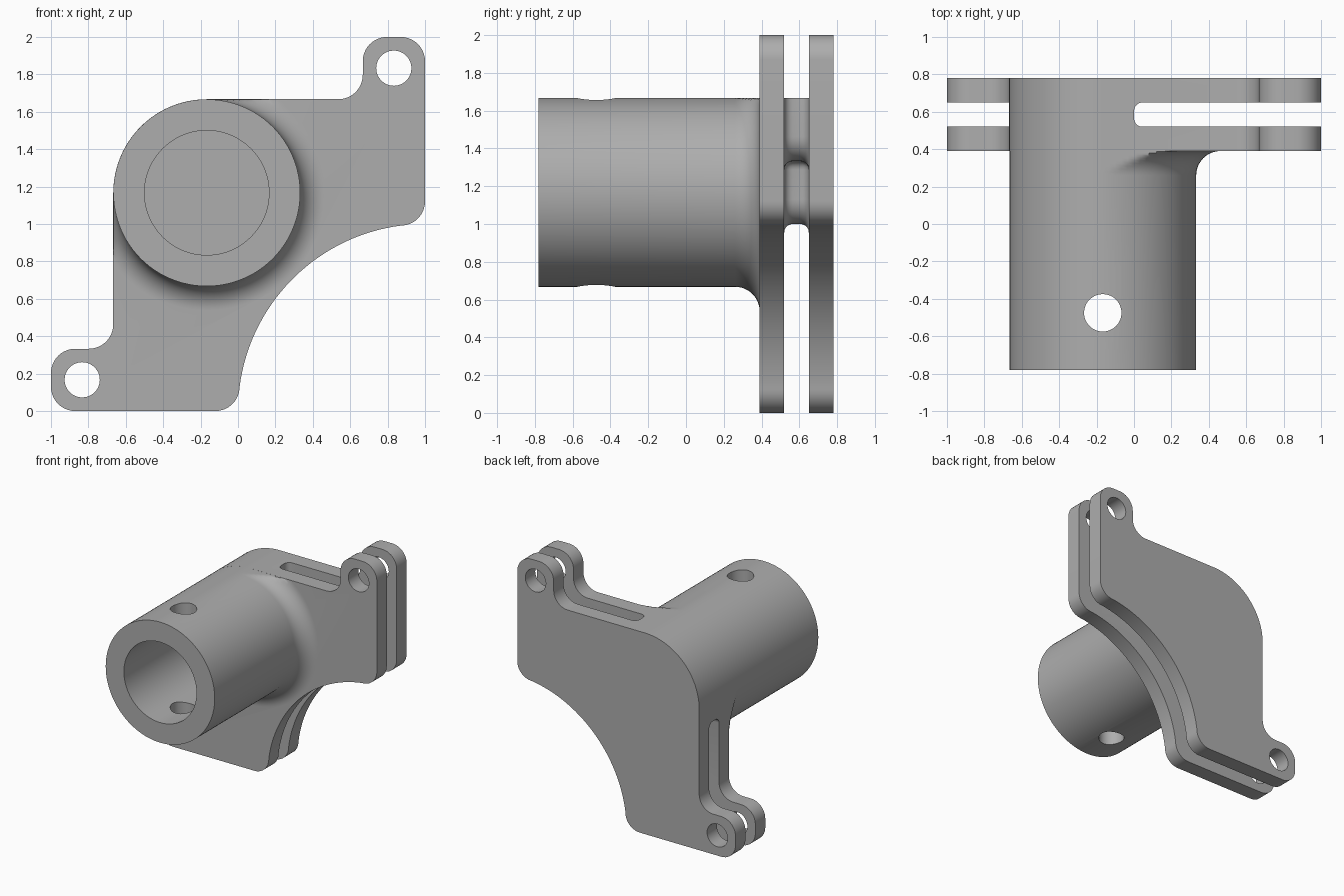
import bpy, bmesh
from math import pi, sin, cos, tan, radians
from mathutils import Vector

if "Cube" in bpy.data.objects:
    bpy.data.objects.remove(bpy.data.objects["Cube"])

CX, CZ, R = -0.167, 1.167, 0.5        # barrel axis and radius
FRONT, FACE, BACK = -0.78, 0.39, 0.78  # barrel mouth, plate front, plate back
SLOT = (0.52, 0.65)
SEG = 96

grey = bpy.data.materials.new("plain grey")
grey.use_nodes = True
colour = (0.42, 0.42, 0.42, 1)
grey.diffuse_color = colour
grey.node_tree.nodes["Principled BSDF"].inputs["Base Color"].default_value = colour


def make_object(name, bm):
    bmesh.ops.recalc_face_normals(bm, faces=bm.faces)
    mesh = bpy.data.meshes.new(name)
    bm.to_mesh(mesh)
    bm.free()
    obj = bpy.data.objects.new(name, mesh)
    bpy.context.collection.objects.link(obj)
    mesh.materials.append(grey)
    return obj


def rounded(corners, steps=10):
    """Round each (x, z, radius) corner of an outline."""
    out = []
    for i, (x, z, r) in enumerate(corners):
        p = Vector((x, z))
        if r == 0:
            out.append(p)
            continue
        a = (Vector(corners[i - 1][:2]) - p).normalized()
        b = (Vector(corners[(i + 1) % len(corners)][:2]) - p).normalized()
        half = a.angle(b) / 2
        centre = p + (a + b).normalized() * r / sin(half)
        start = p + a * r / tan(half) - centre
        end = p + b * r / tan(half) - centre
        sweep = pi - 2 * half
        for k in range(steps + 1):
            t = k / steps
            out.append(centre + (start * sin((1 - t) * sweep)
                                 + end * sin(t * sweep)) / sin(sweep))
    return out


def prism(name, outline, y0, y1):
    bm = bmesh.new()
    face = bm.faces.new([bm.verts.new((p[0], y0, p[1])) for p in outline])
    new = bmesh.ops.extrude_face_region(bm, geom=[face])["geom"]
    verts = [v for v in new if isinstance(v, bmesh.types.BMVert)]
    bmesh.ops.translate(bm, verts=verts, vec=(0, y1 - y0, 0))
    return make_object(name, bm)


def disc(x, z, r, n=SEG):
    return [(x + r * cos(2 * pi * k / n), z + r * sin(2 * pi * k / n)) for k in range(n)]


def apply_modifier(obj, mod):
    bpy.context.view_layer.objects.active = obj
    bpy.ops.object.modifier_apply(modifier=mod.name)


def combine(obj, other, operation):
    mod = obj.modifiers.new("combine", "BOOLEAN")
    mod.operation, mod.solver, mod.object = operation, "EXACT", other
    apply_modifier(obj, mod)
    bpy.data.objects.remove(other)


# Plate outline: two eared arms, a round heel and a hollow inner edge
def arc(cx, cz, r, a0, a1, n):
    return [(cx + r * cos(radians(a0 + (a1 - a0) * k / n)),
             cz + r * sin(radians(a0 + (a1 - a0) * k / n)), 0) for k in range(n + 1)]


E, C = 0.667, 0.13
outline = [(E, 1.667, C), (E, 2, C), (1, 2, C), (1, 1, C)]
outline += arc(1, 0, 1, 98, 172, 40)
outline += [(0, 0, C), (-1, 0, C), (-1, 0.333, C), (-E, 0.333, C)]
outline += arc(CX, CZ, R, 180, 90, 24)
bracket = prism("bracket", rounded(outline), FACE, BACK)


# Barrel with a flared root, trimmed to the straight sides of the plate
def root_radius(flare, a):
    limit = R + flare
    c, s = cos(a), sin(a)
    if c < 0 and s > 0:
        limit = R
    elif c < -0.1:
        limit = min(limit, R / -c)
    elif s > 0.1:
        limit = min(limit, R / s)
    return limit - 0.0005


rings = [(FRONT, 0)]
for k in range(13):
    t = k / 12 * pi / 2
    rings.append((FACE - C + C * sin(t), C * (1 - cos(t))))
rings.append((FACE + 0.06, -0.15))
bm = bmesh.new()
loops = []
for y, flare in rings:
    loop = []
    for k in range(SEG):
        a = 2 * pi * k / SEG
        r = root_radius(flare, a) if flare >= 0 else R + flare
        loop.append(bm.verts.new((CX + r * cos(a), y, CZ + r * sin(a))))
    loops.append(loop)
for low, high in zip(loops, loops[1:]):
    for k in range(SEG):
        n = (k + 1) % SEG
        bm.faces.new((low[k], low[n], high[n], high[k]))
bm.faces.new(loops[0])
bm.faces.new(loops[-1])
combine(bracket, make_object("barrel", bm), "UNION")

# Blind bore
combine(bracket, prism("bore", disc(CX, CZ, 0.333), -1, FACE), "DIFFERENCE")

# Cross pin hole through both barrel walls
bm = bmesh.new()
bmesh.ops.create_cone(bm, cap_ends=True, segments=48, radius1=0.1, radius2=0.1, depth=3)
bmesh.ops.translate(bm, verts=bm.verts, vec=(CX, -0.475, 1))
combine(bracket, make_object("pin_hole", bm), "DIFFERENCE")

# Slot splitting both arms, with softened inner edges
gap = [(0, 3, 0), (2, 3, 0), (2, -1, 0), (-2, -1, 0), (-2, 1, 0),
       (-0.333, 1, C), (-0.333, 1.333, 0), (0, 1.333, C)]
slot = prism("slot", rounded(gap), *SLOT)
soft = slot.modifiers.new("soft", "BEVEL")
soft.width, soft.segments = 0.045, 5
soft.limit_method, soft.angle_limit = "ANGLE", radians(60)
apply_modifier(slot, soft)
combine(bracket, slot, "DIFFERENCE")

# Ear holes
for side in (-1, 1):
    hole = prism("ear_hole", disc(side * 0.833, 1 + side * 0.833, 0.094, 48), 0.2, 1)
    combine(bracket, hole, "DIFFERENCE")

bpy.ops.object.select_all(action="DESELECT")
bracket.select_set(True)
bpy.context.view_layer.objects.active = bracket
bpy.ops.object.shade_smooth_by_angle(angle=radians(30))
